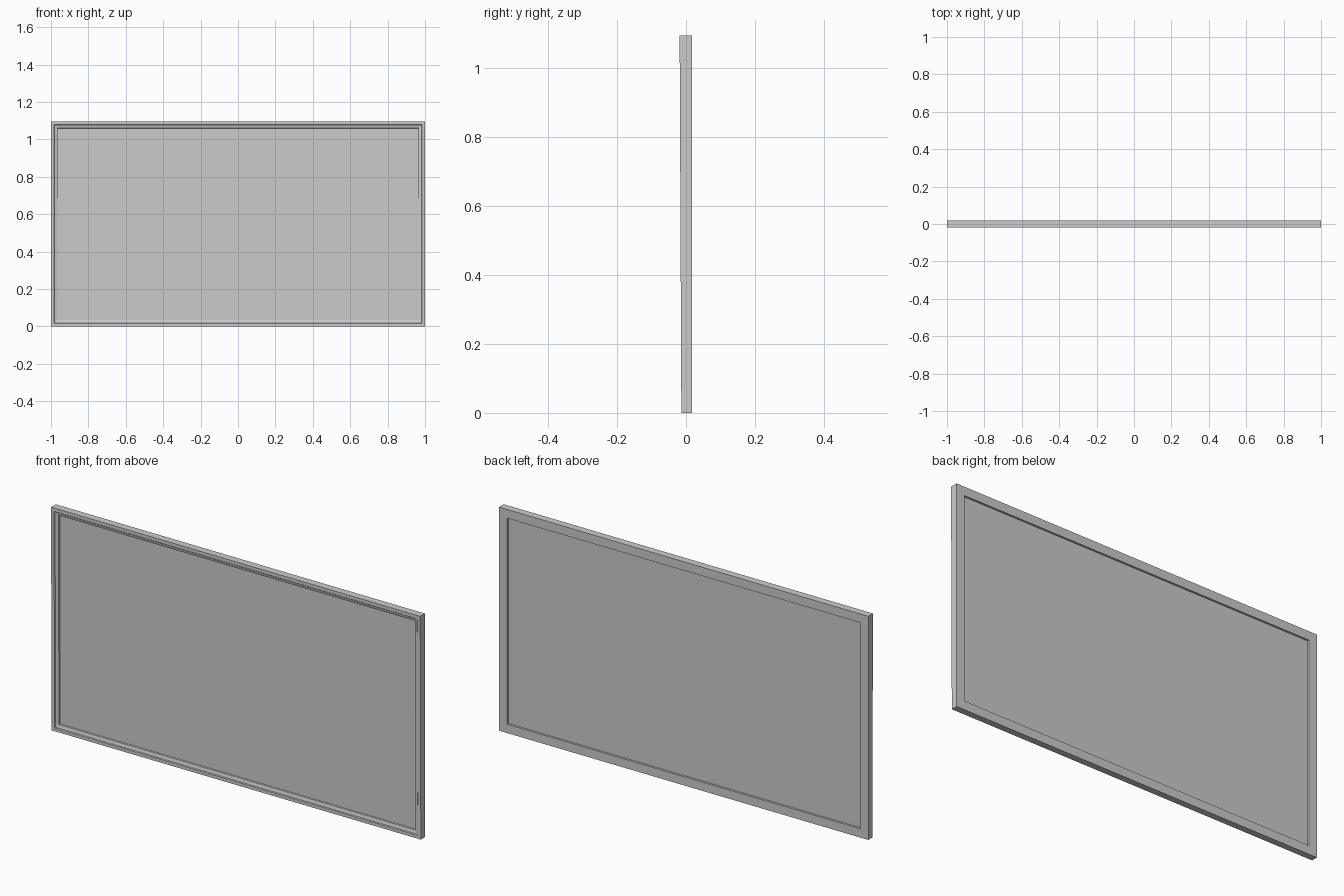
import bpy, bmesh

if "Cube" in bpy.data.objects:
    bpy.data.objects.remove(bpy.data.objects["Cube"])

W, H = 1.0, 1.095          # half width, height
BACK = 0.018


def front(z):
    # the front face leans out very slightly toward the top
    return -0.0135 - 0.005 * z / H


def rect(inset):
    return [(-W + inset, inset), (W - inset, inset),
            (W - inset, H - inset), (-W + inset, H - inset)]


def make_object(name, bm):
    bmesh.ops.recalc_face_normals(bm, faces=bm.faces)
    me = bpy.data.meshes.new(name)
    bm.to_mesh(me)
    bm.free()
    ob = bpy.data.objects.new(name, me)
    bpy.context.collection.objects.link(ob)
    return ob


# frame: closed moulding profile (inset, depth, measured from front?) swept round the rectangle
profile = [(0.0, 0.0, True), (0.016, 0.0, True), (0.019, 0.004, True),
           (0.034, 0.008, True), (0.036, 0.0, False),
           (0.043, 0.008, False), (0.043, BACK, False), (0.0, BACK, False)]
bm = bmesh.new()
rings = []
for inset, y, from_front in profile:
    rings.append([bm.verts.new((x, front(z) + y if from_front else y, z))
                  for x, z in rect(inset)])
for i, a in enumerate(rings):
    b = rings[(i + 1) % len(rings)]
    for k in range(4):
        n = (k + 1) % 4
        bm.faces.new((a[k], a[n], b[n], b[k]))
make_object("frame", bm)

# thin panel held inside the frame, recessed front and back
bm = bmesh.new()
bmesh.ops.create_cube(bm, size=1.0)
for v in bm.verts:
    v.co.x *= 2 * (W - 0.034)
    v.co.y = 0.0 if v.co.y < 0 else 0.008
    v.co.z = v.co.z * (H - 0.068) + H / 2
make_object("panel", bm)
